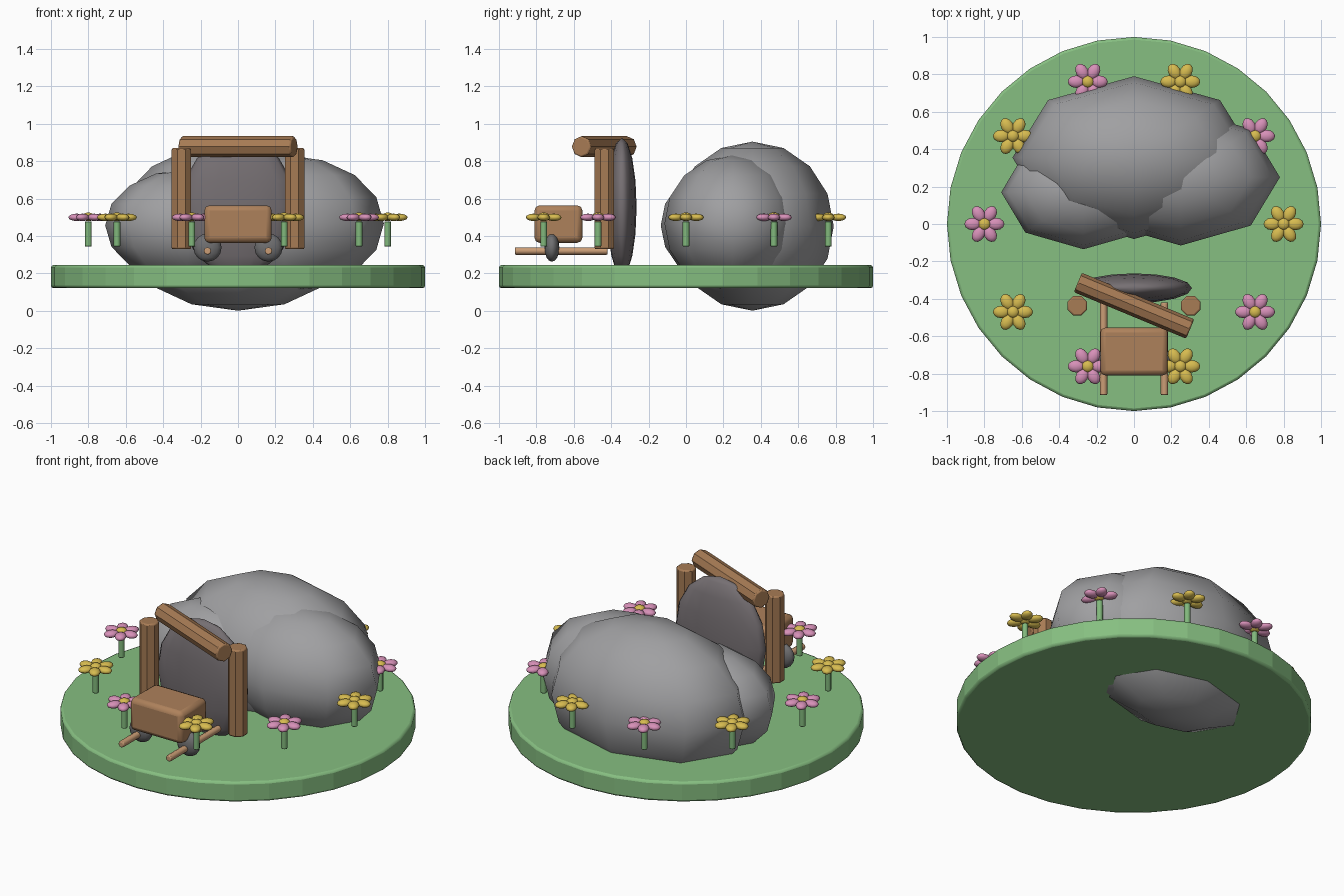
import bpy
from math import cos, sin, pi, radians

cube = bpy.data.objects.get("Cube")
if cube:
    bpy.data.objects.remove(cube, do_unlink=True)


def material(name, rgb):
    m = bpy.data.materials.new(name)
    m.use_nodes = True
    m.diffuse_color = (*rgb, 1)
    m.node_tree.nodes["Principled BSDF"].inputs["Base Color"].default_value = (*rgb, 1)
    return m


GRASS = material("grass_green", (0.24, 0.52, 0.22))
STONE = material("stone_grey", (0.35, 0.35, 0.36))
DARK = material("dark_stone", (0.18, 0.16, 0.17))
WHEEL = material("wheel_grey", (0.16, 0.16, 0.165))
FRAME = material("frame_wood", (0.39, 0.2, 0.09))
CART = material("cart_wood", (0.42, 0.22, 0.105))
POLE = material("pole_wood", (0.6, 0.34, 0.18))
PINK = material("petal_pink", (0.68, 0.28, 0.48))
YELLOW = material("petal_yellow", (0.68, 0.5, 0.08))
STEM = material("stem_green", (0.22, 0.48, 0.2))


def finish(name, mat, bevel=0, segments=2, angle=35):
    ob = bpy.context.object
    ob.name = name
    ob.data.materials.append(mat)
    bpy.ops.object.transform_apply(location=False, rotation=False, scale=True)
    if bevel:
        mod = ob.modifiers.new("soft_edges", 'BEVEL')
        mod.width = bevel
        mod.segments = segments
        mod.limit_method = 'ANGLE'
        mod.angle_limit = radians(50)
    bpy.ops.object.shade_smooth_by_angle(angle=radians(angle))
    return ob


def ellipsoid(name, mat, loc, radii, segments=16, rings=8, turn=0):
    bpy.ops.mesh.primitive_uv_sphere_add(segments=segments, ring_count=rings, radius=1,
                                         location=loc, rotation=(0, 0, turn))
    bpy.context.object.scale = radii
    return finish(name, mat, angle=80)


def rod(name, mat, loc, radius, length, rot=(0, 0, 0), sides=8, bevel=0.0, angle=35):
    bpy.ops.mesh.primitive_cylinder_add(vertices=sides, radius=radius, depth=length,
                                        location=loc, rotation=rot)
    return finish(name, mat, bevel, angle=angle)


# Round grass base
rod("grass_base", GRASS, (0, 0, 0.183), 1, 0.124, sides=32, bevel=0.014, angle=10)

# Three overlapping boulders
ellipsoid("main_boulder", STONE, (0, 0.355, 0.453), (0.65, 0.435, 0.452), 8, 8)
ellipsoid("right_boulder", STONE, (-0.27, 0.17, 0.457), (0.44, 0.305, 0.3), 8, 8)
ellipsoid("left_boulder", STONE, (0.25, 0.25, 0.467), (0.53, 0.365, 0.366), 8, 8)

# Flat dark stone standing behind the gateway
ellipsoid("door_stone", DARK, (0, -0.343, 0.555), (0.31, 0.079, 0.37))

# Wooden gateway
for side, label in ((-1, "right"), (1, "left")):
    rod(label + "_post", FRAME, (side * 0.303, -0.437, 0.6), 0.056, 0.54,
        (0, 0, pi / 8), bevel=0.008)
rod("top_beam", FRAME, (0, -0.437, 0.878), 0.056, 0.65,
    (pi / 8, pi / 2, 0), bevel=0.008)

# Small cart: box body, squat wheels and long handles
bpy.ops.mesh.primitive_cube_add(size=1, location=(0, -0.682, 0.464))
bpy.context.object.scale = (0.36, 0.256, 0.2)
finish("cart_box", CART, 0.027, 2, 35)
for side, label in ((-1, "right"), (1, "left")):
    ellipsoid(label + "_wheel", WHEEL, (side * 0.163, -0.717, 0.338), (0.075, 0.04, 0.075))
    rod(label + "_handle", POLE, (side * 0.163, -0.667, 0.32), 0.02, 0.495,
        (pi / 2, 0, 0), bevel=0.006, angle=60)

# Ring of flowers in alternating colours
for i in range(10):
    a = i * pi / 5
    x, y = 0.8 * cos(a), 0.8 * sin(a)
    petal_mat = PINK if i % 2 else YELLOW
    rod("flower_stem", STEM, (x, y, 0.411), 0.018, 0.134, bevel=0.004, angle=60)
    ellipsoid("flower_center", YELLOW, (x, y, 0.503), (0.033, 0.033, 0.023), 12, 8)
    for p in range(6):
        t = p * pi / 3
        ellipsoid("flower_petal", petal_mat,
                  (x + 0.062 * cos(t), y + 0.062 * sin(t), 0.5),
                  (0.045, 0.033, 0.02), 12, 6, t)
